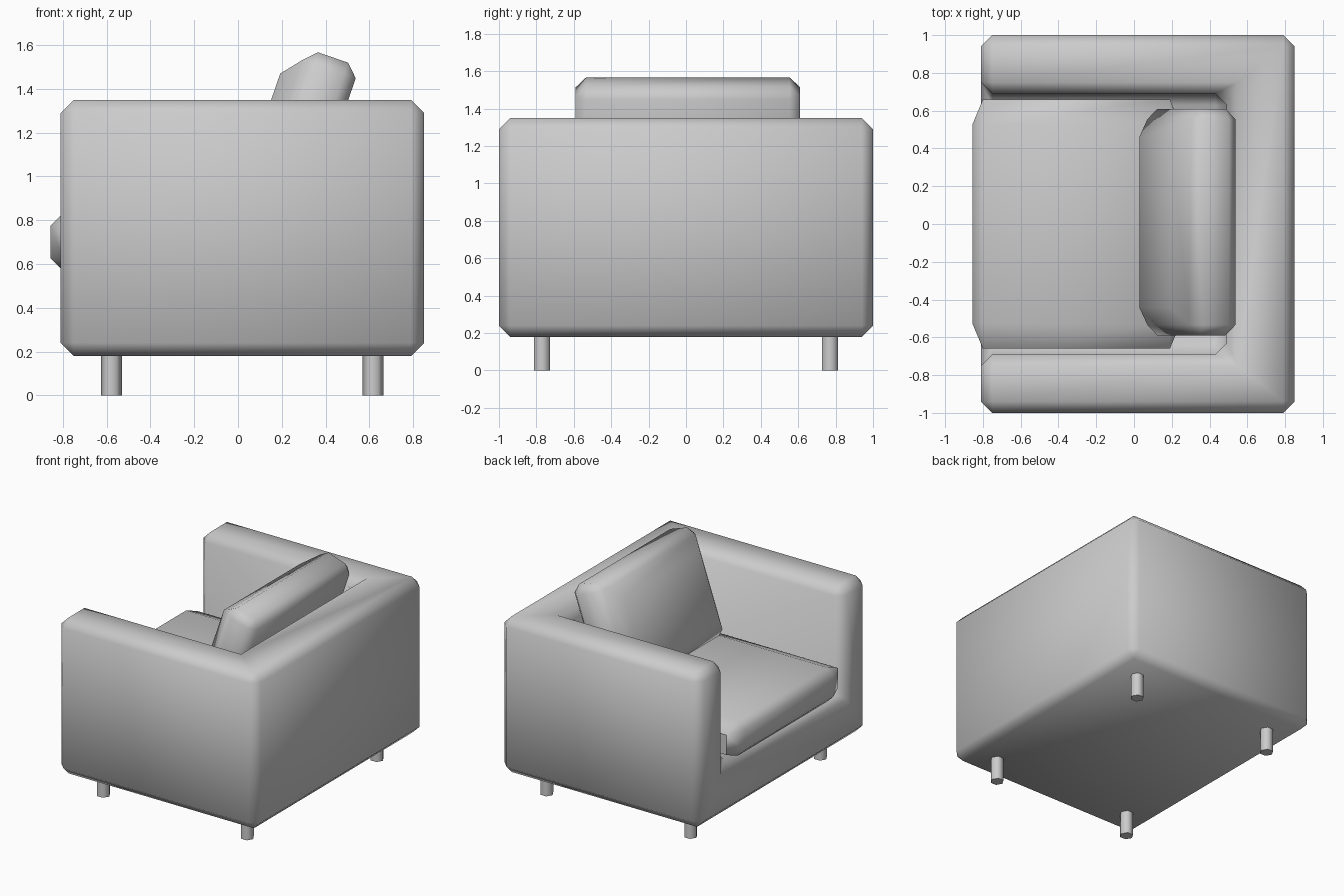
import bpy, bmesh
from math import radians
from mathutils import Matrix, Vector

if "Cube" in bpy.data.objects:
    bpy.data.objects.remove(bpy.data.objects["Cube"])


def make_object(name, bm):
    bmesh.ops.recalc_face_normals(bm, faces=bm.faces)
    mesh = bpy.data.meshes.new(name)
    bm.to_mesh(mesh)
    bm.free()
    obj = bpy.data.objects.new(name, mesh)
    bpy.context.collection.objects.link(obj)
    return obj


def box(lo, hi):
    bm = bmesh.new()
    lo, hi = Vector(lo), Vector(hi)
    bmesh.ops.create_cube(bm, size=1, matrix=Matrix.Translation((lo + hi) / 2)
                          @ Matrix.Diagonal((*(hi - lo), 1)))
    return bm


def chamfer(bm, width):
    bmesh.ops.bevel(bm, geom=bm.edges[:], offset=width, segments=1,
                    affect='EDGES', clamp_overlap=True)


def smooth(obj, angle=65):
    bpy.ops.object.select_all(action='DESELECT')
    obj.select_set(True)
    bpy.context.view_layer.objects.active = obj
    bpy.ops.object.shade_smooth_by_angle(angle=radians(angle))


# Body: chamfered block with the seat well cut out, open towards -x
body = make_object("body", box((-0.81, -1, 0.18), (0.85, 1, 1.35)))
cutter = make_object("seat_well_cutter", box((-1.5, -0.69, 0.57), (0.49, 0.69, 2)))
cutter.hide_render = True
cut = body.modifiers.new("seat_well", 'BOOLEAN')
cut.operation, cut.solver, cut.object = 'DIFFERENCE', 'EXACT', cutter
edge = body.modifiers.new("chamfer", 'BEVEL')
edge.width, edge.segments, edge.limit_method = 0.06, 1, 'ANGLE'
bpy.context.view_layer.objects.active = body
body.select_set(True)
for name in ("seat_well", "chamfer"):
    bpy.ops.object.modifier_apply(modifier=name)
bpy.data.objects.remove(cutter)
smooth(body)

# Seat cushion: chamfers are wider across y, so bevel first and then stretch
bm = box((-0.55, -0.66 / 2.4, -0.13), (0.55, 0.66 / 2.4, 0.13))
chamfer(bm, 0.055)
bmesh.ops.scale(bm, vec=(1, 2.4, 1), verts=bm.verts)
bmesh.ops.translate(bm, vec=(-0.305, 0, 0.70), verts=bm.verts)
smooth(make_object("seat_cushion", bm))

# Back cushion: chamfered slab with a puffed-out front, leaning back
bm = box((-0.1285, -0.6, -0.4), (0.1285, 0.6, 0.4))
chamfer(bm, 0.056)
front = min(bm.faces, key=lambda f: f.calc_center_median().x)
bmesh.ops.inset_region(bm, faces=[front], thickness=0.13)
front = min((f for f in bm.faces if f.normal.x < -0.9), key=lambda f: f.calc_area()
            if abs(f.calc_center_median().y) < 0.01 and abs(f.calc_center_median().z) < 0.01 else 9)
bmesh.ops.translate(bm, vec=(-0.076, 0, 0), verts=front.verts)
bm.transform(Matrix.Translation((0.304, 0.01, 1.165)) @ Matrix.Rotation(radians(19), 4, 'Y'))
smooth(make_object("back_cushion", bm))

# Legs: six-sided posts
for x, end in ((-0.578, "front"), (0.617, "back")):
    for y, side in ((-0.77, "right"), (0.77, "left")):
        bm = bmesh.new()
        bmesh.ops.create_cone(bm, cap_ends=True, segments=6, radius1=0.048,
                              radius2=0.048, depth=0.2)
        # turn so corners point along x
        far = max(v.co.x for v in bm.verts)
        turn = 0 if far > 0.047 else radians(30)
        bm.transform(Matrix.Translation((x, y, 0.1)) @ Matrix.Rotation(turn, 4, 'Z'))
        smooth(make_object(f"{end}_{side}_leg", bm))
